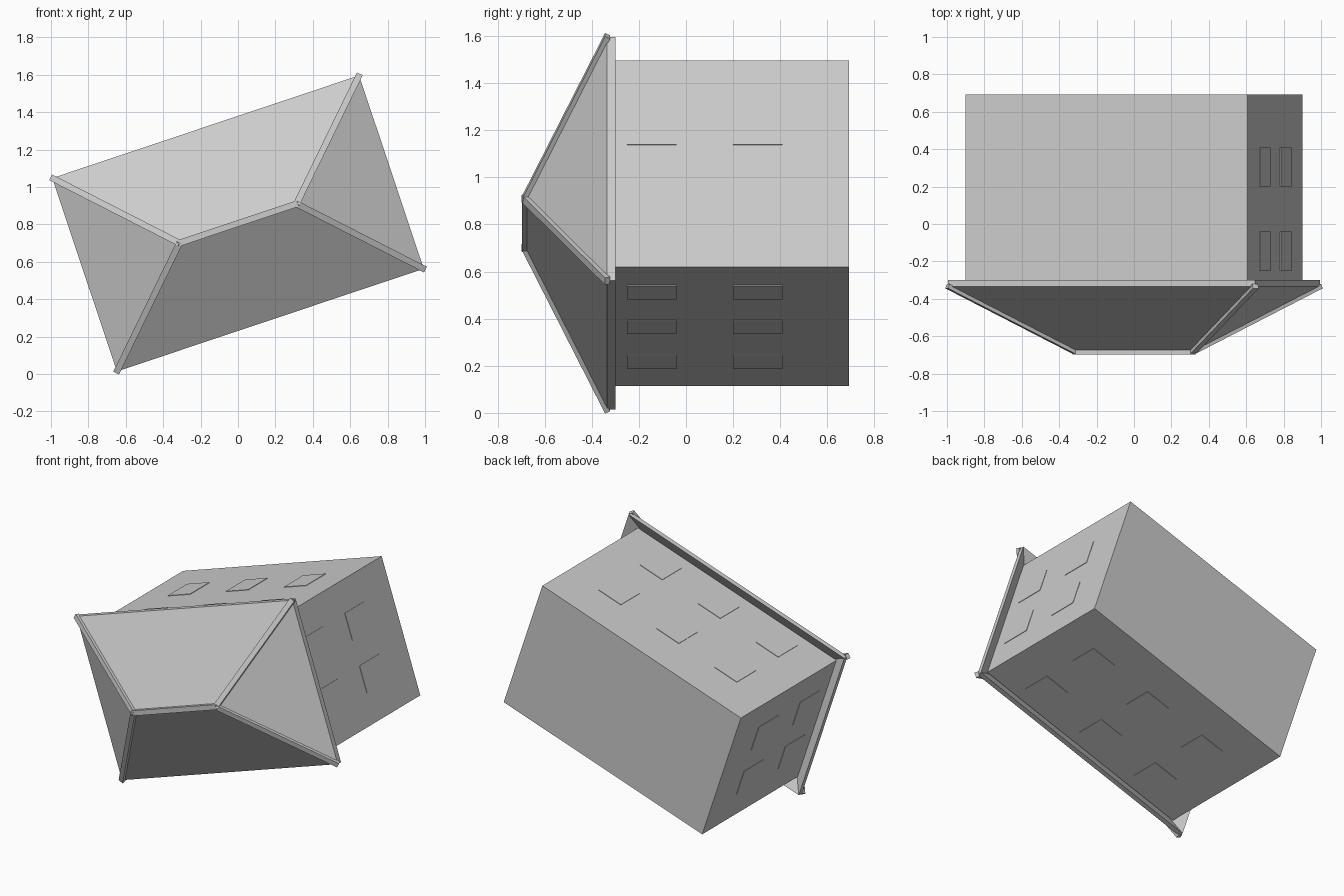
import bpy, bmesh, math
from mathutils import Matrix, Vector

cube = bpy.data.objects.get("Cube")
if cube:
    bpy.data.objects.remove(cube, do_unlink=True)

# One plain grey for the whole house
grey = bpy.data.materials.new("plain grey")
grey.use_nodes = True
colour = (0.6, 0.6, 0.6, 1)
grey.diffuse_color = colour
grey.node_tree.nodes["Principled BSDF"].inputs["Base Color"].default_value = colour

# The upright house is tipped so its roof points to -y, then rolled about y
TIP = (Matrix.Translation((0, 0, 0.805))
       @ Matrix.Rotation(-math.radians(18.5), 4, 'Y')
       @ Matrix.Rotation(math.radians(90), 4, 'X'))

WALL_X, WALL_Y = 0.796, 0.463
BASE, WALL_TOP = -0.692, 0.348
EAVE_X, EAVE_Y, EAVE_Z = 0.865, 0.545, 0.335
RIDGE_X, RIDGE_Z = 0.33, 0.685
ROOF_THICK = 0.035


def finish(name, bm):
    bmesh.ops.recalc_face_normals(bm, faces=bm.faces)
    mesh = bpy.data.meshes.new(name)
    bm.to_mesh(mesh)
    bm.free()
    mesh.transform(TIP)
    mesh.materials.append(grey)
    obj = bpy.data.objects.new(name, mesh)
    bpy.context.collection.objects.link(obj)


def box(bm, centre, size, turn=Matrix()):
    scale = Matrix.Diagonal((*size, 1))
    bmesh.ops.create_cube(bm, size=1, matrix=Matrix.Translation(centre) @ turn @ scale)


# Walls
bm = bmesh.new()
box(bm, (0, 0, (BASE + WALL_TOP) / 2), (2 * WALL_X, 2 * WALL_Y, WALL_TOP - BASE))
finish("house_walls", bm)

# Thin window panels: two storeys on all four walls
bm = bmesh.new()
for h in (-0.305, 0.145):
    for side in (-1, 1):
        for u in (-0.465, 0, 0.465):
            box(bm, (u, side * WALL_Y, h), (0.18, 0.006, 0.21))
        for v in (-0.175, 0.175):
            box(bm, (side * WALL_X, v, h), (0.006, 0.18, 0.21))
finish("windows", bm)

# Hipped roof sheet, open underneath
corners = [Vector((sx * EAVE_X, sy * EAVE_Y, EAVE_Z))
           for sx, sy in ((-1, -1), (1, -1), (1, 1), (-1, 1))]
ridge = [Vector((-RIDGE_X, 0, RIDGE_Z)), Vector((RIDGE_X, 0, RIDGE_Z))]
bm = bmesh.new()
outer = [bm.verts.new(p) for p in corners + ridge]
inner = [bm.verts.new(p - Vector((0, 0, ROOF_THICK))) for p in corners + ridge]
for layer in (outer, inner):
    for face in ((0, 1, 5, 4), (1, 2, 5), (2, 3, 4, 5), (3, 0, 4)):
        bm.faces.new([layer[i] for i in face])
for i in range(4):
    j = (i + 1) % 4
    bm.faces.new((outer[i], outer[j], inner[j], inner[i]))
finish("hip_roof", bm)

# Flat-topped cap strips along the ridge and the four hips
bm = bmesh.new()
for a, b in ((ridge[0], ridge[1]), (corners[0], ridge[0]), (corners[3], ridge[0]),
             (corners[1], ridge[1]), (corners[2], ridge[1])):
    along = (b - a).normalized()
    across = Vector((0, 0, 1)).cross(along).normalized()
    up = along.cross(across)
    turn = Matrix((along, across, up)).transposed().to_4x4()
    box(bm, (a + b) / 2, ((b - a).length + 0.01, 0.034, 0.024), turn)
finish("roof_caps", bm)
